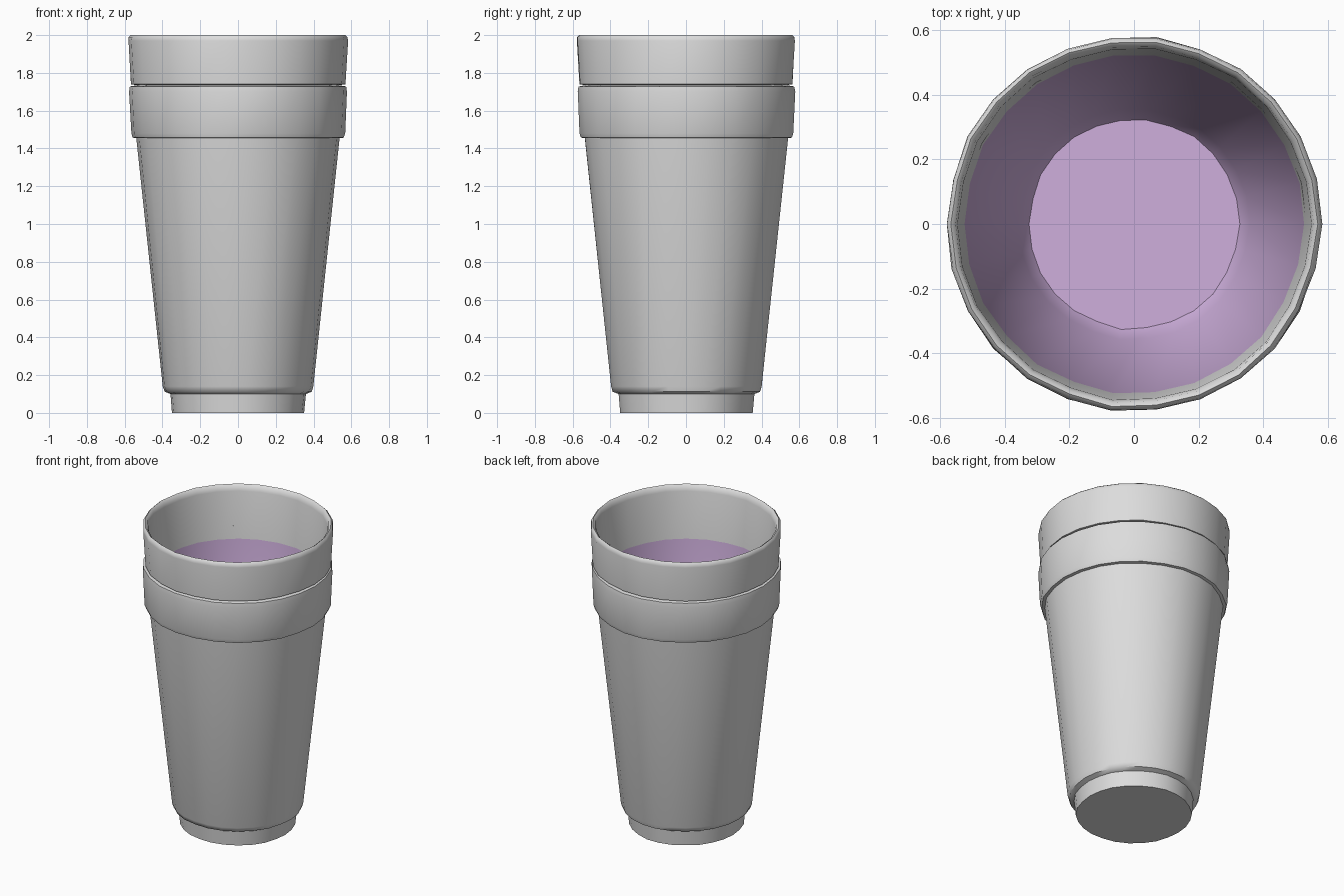
import bpy, bmesh, math, random

random.seed(4)
SIDES = 26

cube = bpy.data.objects.get("Cube")
if cube:
    bpy.data.objects.remove(cube, do_unlink=True)


def material(name, rgb):
    mat = bpy.data.materials.new(name)
    mat.use_nodes = True
    mat.diffuse_color = (*rgb, 1)
    mat.node_tree.nodes["Principled BSDF"].inputs["Base Color"].default_value = (*rgb, 1)
    return mat


GREY = material("light grey", (0.72, 0.72, 0.72))
PURPLE = material("soft purple", (0.62, 0.43, 0.72))


def lathe(name, profile, mats, cap_bottom=False, cap_floor=False, rule=None):
    """Turn a (radius, height) profile into a slightly dented round shell."""
    bm = bmesh.new()
    dents = [random.uniform(-0.004, 0.003) for _ in range(SIDES)]
    rings = []
    for r, z in profile:
        ring = []
        for k in range(SIDES):
            a = 2 * math.pi * k / SIDES
            rr = r + dents[k] + random.uniform(-0.0015, 0.0015)
            ring.append(bm.verts.new((rr * math.cos(a), rr * math.sin(a), z)))
        rings.append(ring)
    for low, high in zip(rings, rings[1:]):
        for k in range(SIDES):
            n = (k + 1) % SIDES
            bm.faces.new((low[k], low[n], high[n], high[k]))
    if cap_bottom:
        bm.faces.new(rings[0][::-1])
    if cap_floor:
        bm.faces.new(rings[-1])
    for f in bm.faces:
        f.smooth = True
        if rule:
            f.material_index = rule(f.calc_center_median())
    mesh = bpy.data.meshes.new(name)
    bm.to_mesh(mesh)
    bm.free()
    for m in mats:
        mesh.materials.append(m)
    obj = bpy.data.objects.new(name, mesh)
    bpy.context.collection.objects.link(obj)
    bpy.ops.object.select_all(action='DESELECT')
    obj.select_set(True)
    bpy.context.view_layer.objects.active = obj
    bpy.ops.object.shade_smooth_by_angle(angle=math.radians(50))
    return obj


# Outer cup: stepped foot, tapered body and thick collar
outer = [(0.352, 0), (0.362, 0.10), (0.392, 0.112), (0.402, 0.14),
         (0.541, 1.455), (0.561, 1.457), (0.569, 1.48), (0.579, 1.70),
         (0.575, 1.728), (0.535, 1.735)]
lathe("outer_cup", outer, [GREY], cap_bottom=True)

# Inner cup: upper collar, rounded lip, and coloured lining below the fill line
inner = [(0.535, 1.735), (0.567, 1.74), (0.580, 1.97), (0.577, 1.99),
         (0.566, 2.0), (0.553, 1.99), (0.546, 1.96), (0.525, 1.65),
         (0.357, 0.15), (0.325, 0.10)]
lathe("inner_cup", inner, [GREY, PURPLE], cap_floor=True,
      rule=lambda c: 1 if c.z < 1.6 else 0)
